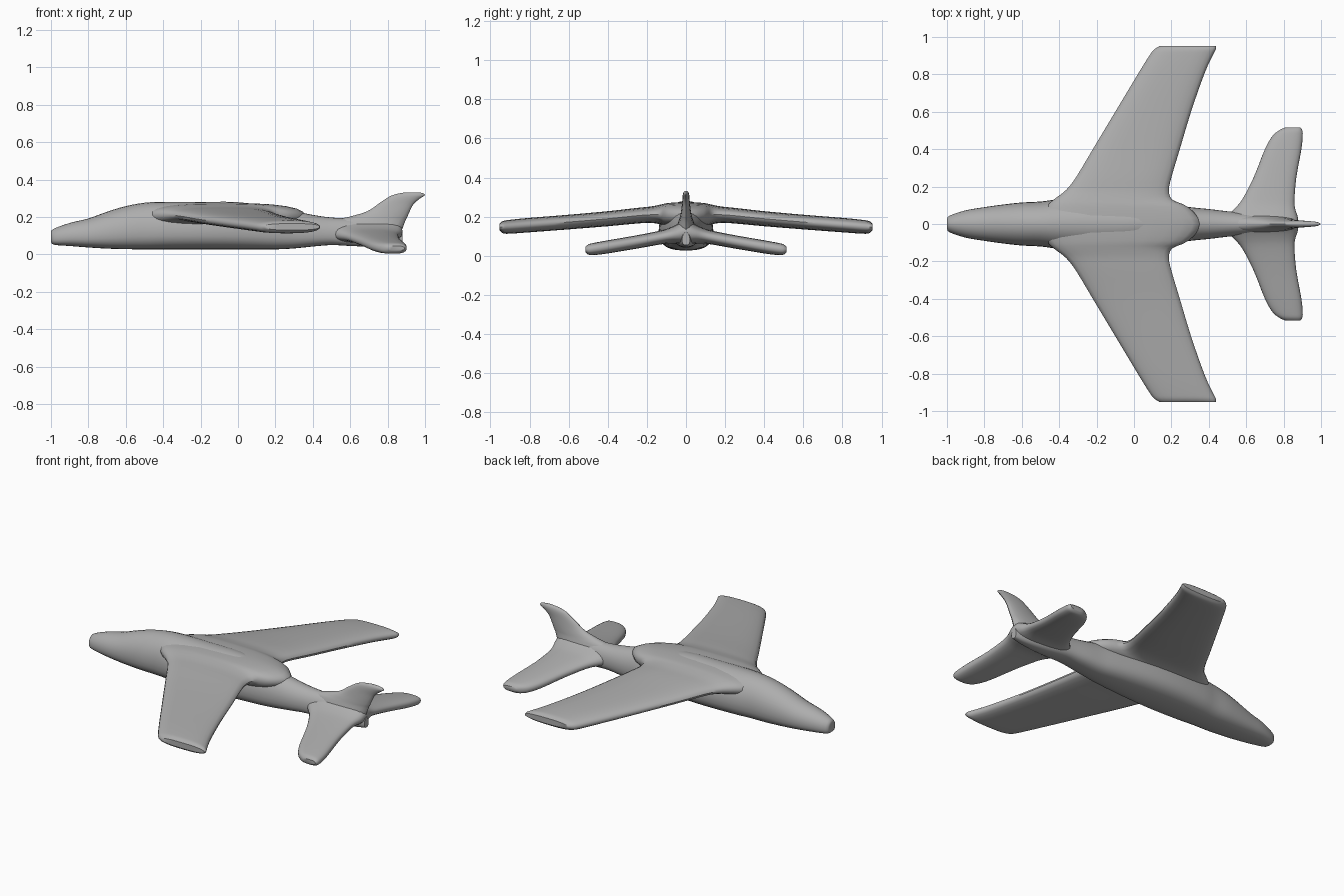
import bpy, bmesh, math
from mathutils import Vector

if "Cube" in bpy.data.objects:
    bpy.data.objects.remove(bpy.data.objects["Cube"])

grey = bpy.data.materials.new("plain grey")
grey.diffuse_color = (0.42, 0.42, 0.42, 1)
grey.use_nodes = True
grey.node_tree.nodes["Principled BSDF"].inputs["Base Color"].default_value = grey.diffuse_color


def spow(v, p):
    return math.copysign(abs(v) ** p, v)


def refine(stations, steps):
    """Catmull-Rom interpolation of the station tuples."""
    out, n = [], len(stations)
    for i in range(n - 1):
        a, b, c, d = (Vector(stations[max(0, min(n - 1, k))]) for k in range(i - 1, i + 3))
        for s in range(steps):
            t = s / steps
            out.append(0.5 * (2 * b + (c - a) * t + (2 * a - 5 * b + 4 * c - d) * t * t
                              + (3 * b - a - 3 * c + d) * t ** 3))
    return out + [Vector(stations[-1])]


def loft(name, rings):
    bm = bmesh.new()
    loops = [[bm.verts.new(p) for p in ring] for ring in rings]
    n = len(loops[0])
    for a, b in zip(loops, loops[1:]):
        for i in range(n):
            bm.faces.new((a[i], a[(i + 1) % n], b[(i + 1) % n], b[i]))
    bm.faces.new(loops[0])
    bm.faces.new(loops[-1])
    bmesh.ops.recalc_face_normals(bm, faces=bm.faces)
    me = bpy.data.meshes.new(name)
    bm.to_mesh(me)
    bm.free()
    me.materials.append(grey)
    ob = bpy.data.objects.new(name, me)
    bpy.context.collection.objects.link(ob)
    bpy.ops.object.select_all(action='DESELECT')
    ob.select_set(True)
    bpy.context.view_layer.objects.active = ob
    bpy.ops.object.shade_smooth_by_angle(angle=math.radians(40))
    return ob


def section(n, half_u, half_v, pu, pv):
    return [(half_u * spow(math.cos(2 * math.pi * i / n), pu),
             half_v * spow(math.sin(2 * math.pi * i / n), pv)) for i in range(n)]


# Fuselage: x, half width, bottom, top
body = [(-1.0, .025, .07, .12), (-.985, .045, .052, .137), (-.9, .073, .045, .168),
        (-.8, .09, .037, .192), (-.7, .104, .031, .228), (-.6, .115, .028, .258),
        (-.5, .12, .027, .276), (-.4, .132, .027, .281), (-.2, .14, .027, .281),
        (0, .13, .027, .279), (.2, .105, .027, .253), (.3, .09, .032, .232),
        (.4, .08, .042, .211), (.5, .068, .05, .197), (.6, .06, .045, .192),
        (.7, .05, .042, .19), (.8, .036, .045, .17), (.88, .02, .055, .12)]
rings = []
for x, w, lo, hi in refine(body, 3):
    ring = []
    belt = lo + (hi - lo) * 0.4          # widest line sits low, belly is flatter
    for i in range(28):
        a = 2 * math.pi * i / 28
        c, s = math.cos(a), math.sin(a)
        if s >= 0:
            ring.append((x, w * c, belt + (hi - belt) * s))
        else:
            ring.append((x, w * spow(c, .7), belt + (belt - lo) * spow(s, .8)))
    rings.append(ring)
loft("fuselage", rings)


# Wing and tailplane: y, leading x, trailing x, underside, top
def surface(name, half):
    full = [(-s[0],) + s[1:] for s in reversed(half[1:])] + half
    rings = []
    for y, x0, x1, lo, hi in refine(full, 3):
        ring = section(24, (x1 - x0) / 2, (hi - lo) / 2, .75, .8)
        rings.append([((x0 + x1) / 2 + u, y, (lo + hi) / 2 + v) for u, v in ring])
    loft(name, rings)


surface("wing", [
    (0, -.52, .36, .13, .275), (.09, -.47, .29, .145, .27), (.13, -.43, .205, .16, .262),
    (.18, -.365, .187, .168, .252), (.25, -.31, .2, .165, .245), (.4, -.22, .245, .151, .228),
    (.6, -.1, .305, .135, .21), (.8, .02, .375, .12, .194), (.9, .082, .42, .113, .184),
    (.935, .11, .438, .115, .178), (.953, .14, .437, .13, .165)])
surface("tailplane", [
    (0, .5, .88, .055, .19), (.04, .5, .875, .06, .165), (.08, .535, .862, .063, .145),
    (.13, .578, .858, .058, .129), (.25, .64, .868, .037, .105), (.4, .7, .895, .012, .079),
    (.47, .74, .902, .004, .066), (.5, .775, .9, .006, .058), (.515, .805, .89, .02, .045)])

# Fin: height, leading x, trailing x, half thickness
fin = [(.09, .48, .862, .06), (.14, .47, .88, .05), (.18, .5, .895, .037), (.2, .59, .905, .031),
       (.23, .69, .918, .025), (.27, .75, .94, .02), (.3, .795, .975, .018),
       (.315, .822, .998, .016), (.326, .86, .992, .012), (.332, .9, .965, .006)]
rings = []
for z, x0, x1, t in refine(fin, 3):
    rings.append([((x0 + x1) / 2 + u, v, z) for u, v in section(20, (x1 - x0) / 2, t, .9, 1)])
loft("fin", rings)
